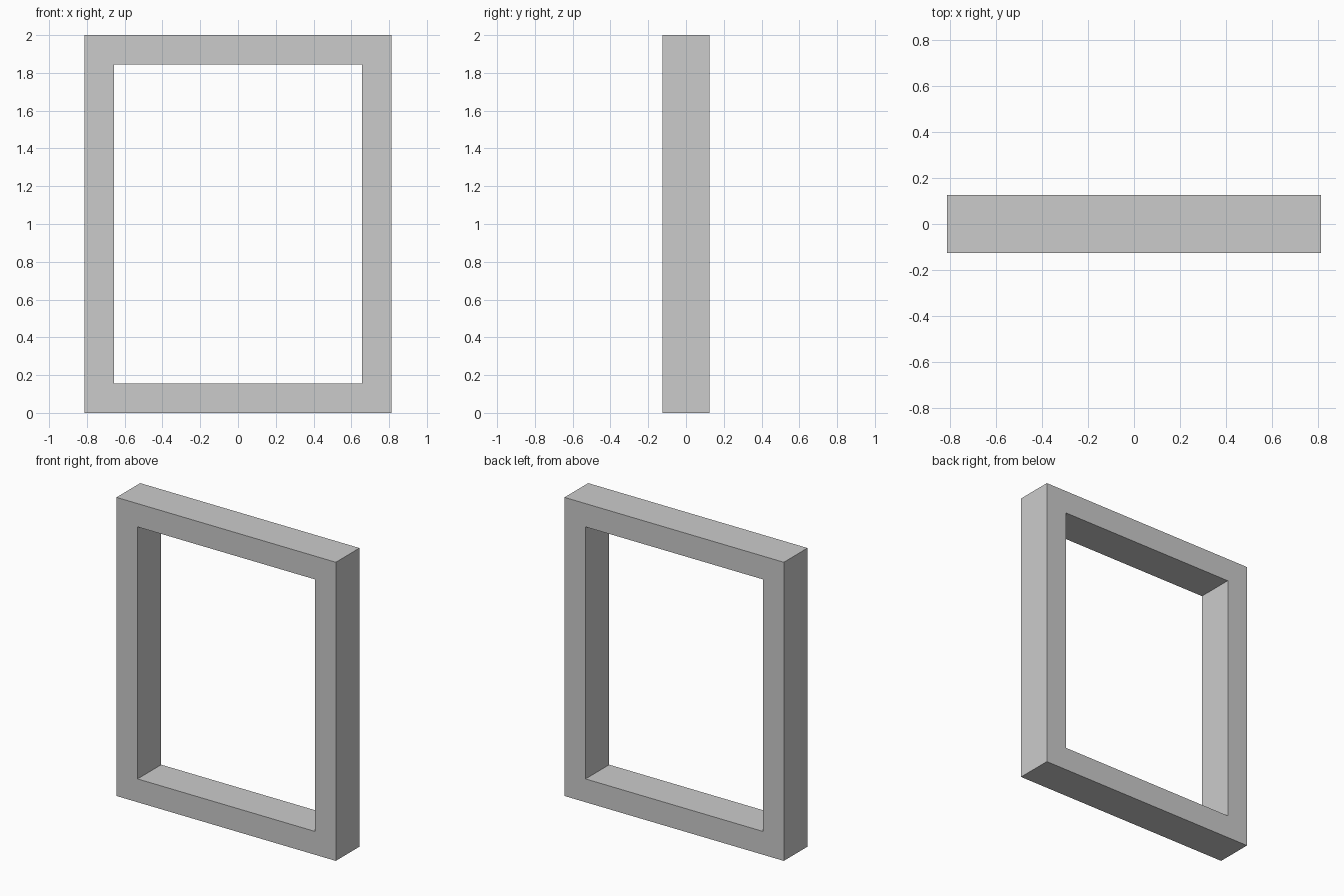
import bpy, bmesh

if "Cube" in bpy.data.objects:
    bpy.data.objects.remove(bpy.data.objects["Cube"])

W, H, D, T = 1.625, 2.0, 0.25, 0.156  # width, height, depth, border thickness


def rect(bm, inset, y):
    """Four corners of an upright rectangle, inset from the outer size."""
    x, lo, hi = W / 2 - inset, inset, H - inset
    return [bm.verts.new(p) for p in ((-x, y, lo), (x, y, lo), (x, y, hi), (-x, y, hi))]


# Rectangular frame: a closed cross-section carried round the four sides
bm = bmesh.new()
loops = [rect(bm, i, y) for i, y in ((0, -D / 2), (T, -D / 2), (T, D / 2), (0, D / 2))]
for k in range(4):
    a, b = loops[k], loops[(k + 1) % 4]
    for i in range(4):
        j = (i + 1) % 4
        bm.faces.new((a[i], a[j], b[j], b[i]))
bmesh.ops.recalc_face_normals(bm, faces=bm.faces)

mesh = bpy.data.meshes.new("frame")
bm.to_mesh(mesh)
bm.free()
bpy.context.collection.objects.link(bpy.data.objects.new("frame", mesh))
